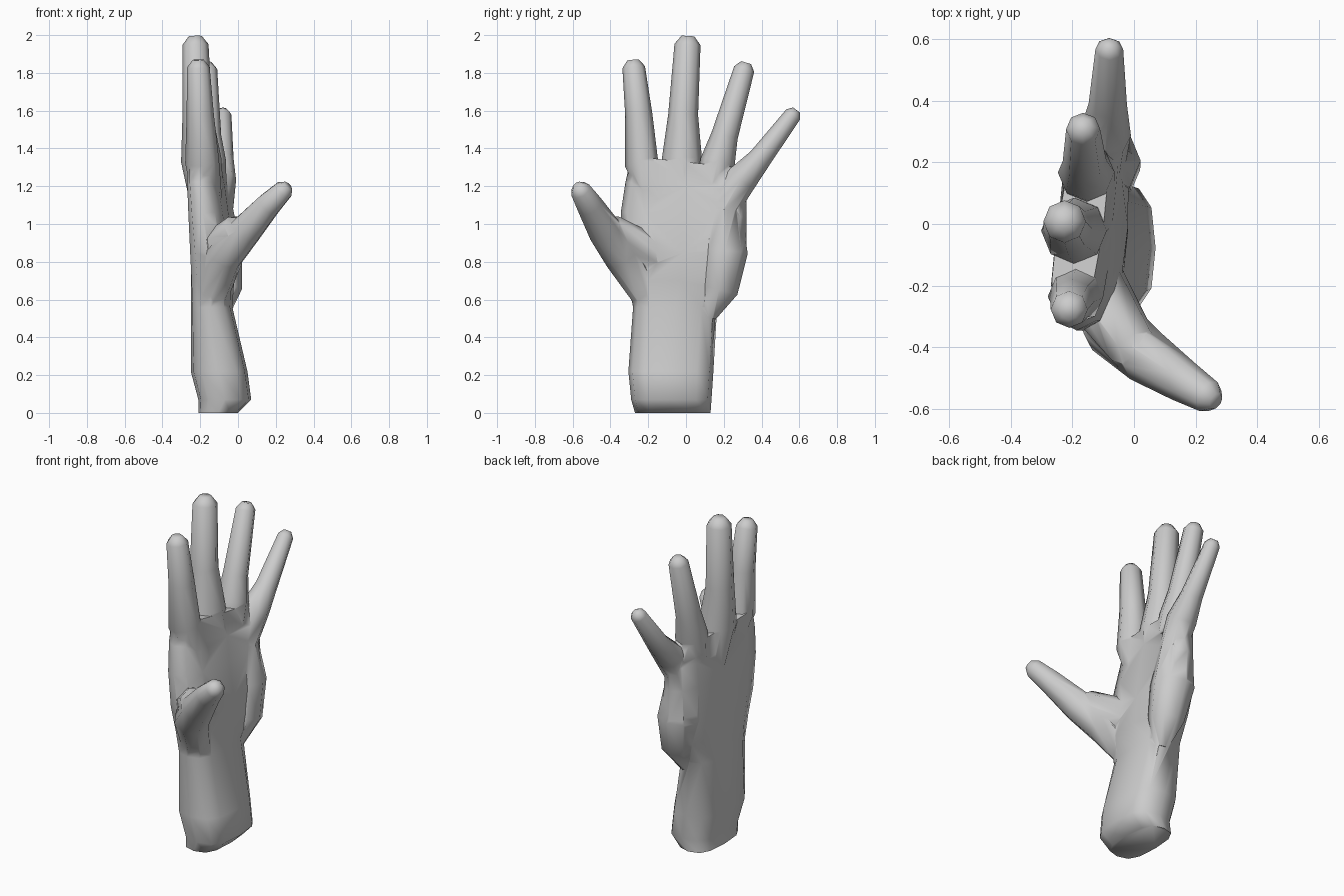
import bpy, bmesh, math
from mathutils import Vector

if "Cube" in bpy.data.objects:
    bpy.data.objects.remove(bpy.data.objects["Cube"])

X = Vector((1, 0, 0))
WRIST = Vector((-0.11, 0.02, 0.75))


def skin(name, rings):
    """Closed tube through a list of equal-length vertex rings."""
    bm = bmesh.new()
    rows = [[bm.verts.new(p) for p in r] for r in rings]
    n = len(rows[0])
    for a, b in zip(rows, rows[1:]):
        for i in range(n):
            j = (i + 1) % n
            bm.faces.new((a[i], a[j], b[j], b[i]))
    bm.faces.new(rows[0][::-1])
    bm.faces.new(rows[-1])
    bmesh.ops.recalc_face_normals(bm, faces=bm.faces)
    me = bpy.data.meshes.new(name)
    bm.to_mesh(me)
    bm.free()
    ob = bpy.data.objects.new(name, me)
    bpy.context.collection.objects.link(ob)
    return ob


def limb(name, *path, rooted=True, n=8):
    """Tapered limb through (x, y, z, radius) points, with a blunt tip."""
    pts = [Vector(p[:3]) for p in path]
    rad = [p[3] for p in path]
    if rooted:  # run the root back into the palm
        pts.insert(0, pts[0].lerp(WRIST, 0.5))
        rad.insert(0, rad[0] * 0.8)
    pts.append(pts[-1] + (pts[-1] - pts[-2]).normalized() * rad[-1] * 0.65)
    rad.append(rad[-1] * 0.5)
    rings = []
    for i, (p, r) in enumerate(zip(pts, rad)):
        t = (pts[min(i + 1, len(pts) - 1)] - pts[max(i - 1, 0)]).normalized()
        wide = t.cross(X).normalized()
        thick = wide.cross(t)
        rings.append([p + (wide * math.cos(k * math.tau / n)
                           + thick * math.sin(k * math.tau / n)) * r for k in range(n)])
    return skin(name, rings)


def palm(name, *sections, n=12, power=0.7):
    """Rounded slab; each section is z, y min, y max, x max."""
    rings = []
    for z, y0, y1, x1 in sections:
        x0 = -0.21 if z < 0.1 else -0.25
        skew = 0.14 * min(max((z - 0.5) / 0.7, 0), 1)   # knuckles turn toward the palm
        tilt = -0.25 * max(z - 0.9, 0)                  # knuckle line slopes down
        ring = []
        for k in range(n):
            c, s = math.cos(k * math.tau / n), math.sin(k * math.tau / n)
            dy = math.copysign(abs(c) ** power, c) * (y1 - y0) / 2
            dx = math.copysign(abs(s) ** power, s) * (x1 - x0) / 2
            ring.append(((x0 + x1) / 2 + dx + skew * dy, (y0 + y1) / 2 + dy, z + tilt * dy))
        rings.append(ring)
    return skin(name, rings)


# Forearm and palm
hand = palm("hand", (0, -0.27, 0.13, 0), (0.07, -0.29, 0.135, 0.07),
            (0.22, -0.305, 0.145, 0.05), (0.56, -0.28, 0.165, -0.03),
            (0.7, -0.31, 0.25, -0.02), (0.85, -0.345, 0.32, -0.02),
            (1.05, -0.345, 0.32, -0.05), (1.2, -0.32, 0.32, -0.07),
            (1.33, -0.29, 0.26, -0.1))

# Fingers and thumb
index = limb("index_finger", (-0.19, -0.237, 1.33, 0.09),
             (-0.2, -0.25, 1.58, 0.072), (-0.21, -0.277, 1.83, 0.06))
middle = limb("middle_finger", (-0.195, -0.022, 1.34, 0.107),
              (-0.215, -0.015, 1.58, 0.079), (-0.225, 0.008, 1.95, 0.069))
ring = limb("ring_finger", (-0.155, 0.168, 1.33, 0.092),
            (-0.16, 0.205, 1.47, 0.071), (-0.165, 0.308, 1.82, 0.055))
little = limb("little_finger", (-0.095, 0.29, 1.235, 0.085),
              (-0.085, 0.39, 1.345, 0.062), (-0.08, 0.567, 1.58, 0.045))
thumb = limb("thumb", (-0.15, -0.17, 0.57, 0.08), (-0.07, -0.335, 0.83, 0.1),
             (0.04, -0.43, 0.965, 0.09), (0.16, -0.51, 1.1, 0.07),
             (0.242, -0.56, 1.18, 0.055), rooted=False)

# Skin between thumb and palm
web = limb("thumb_web", (-0.14, -0.2, 0.83, 0.12), (0.0, -0.405, 0.97, 0.085), rooted=False)

# Fleshy pad on the little finger side
heel = limb("palm_heel", (-0.09, 0.12, 0.51, 0.04), (-0.08, 0.175, 0.65, 0.1),
            (-0.1, 0.205, 0.85, 0.122), (-0.12, 0.2, 1.14, 0.08), rooted=False)

# Fuse everything into one skin
bpy.context.view_layer.objects.active = hand
for part in (index, middle, ring, little, thumb, web, heel):
    m = hand.modifiers.new("join", 'BOOLEAN')
    m.operation = 'UNION'
    m.solver = 'EXACT'
    m.object = part
    bpy.ops.object.modifier_apply(modifier=m.name)
    bpy.data.objects.remove(part)

bpy.ops.object.select_all(action='DESELECT')
hand.select_set(True)
bpy.ops.object.shade_smooth_by_angle(angle=math.radians(60))
